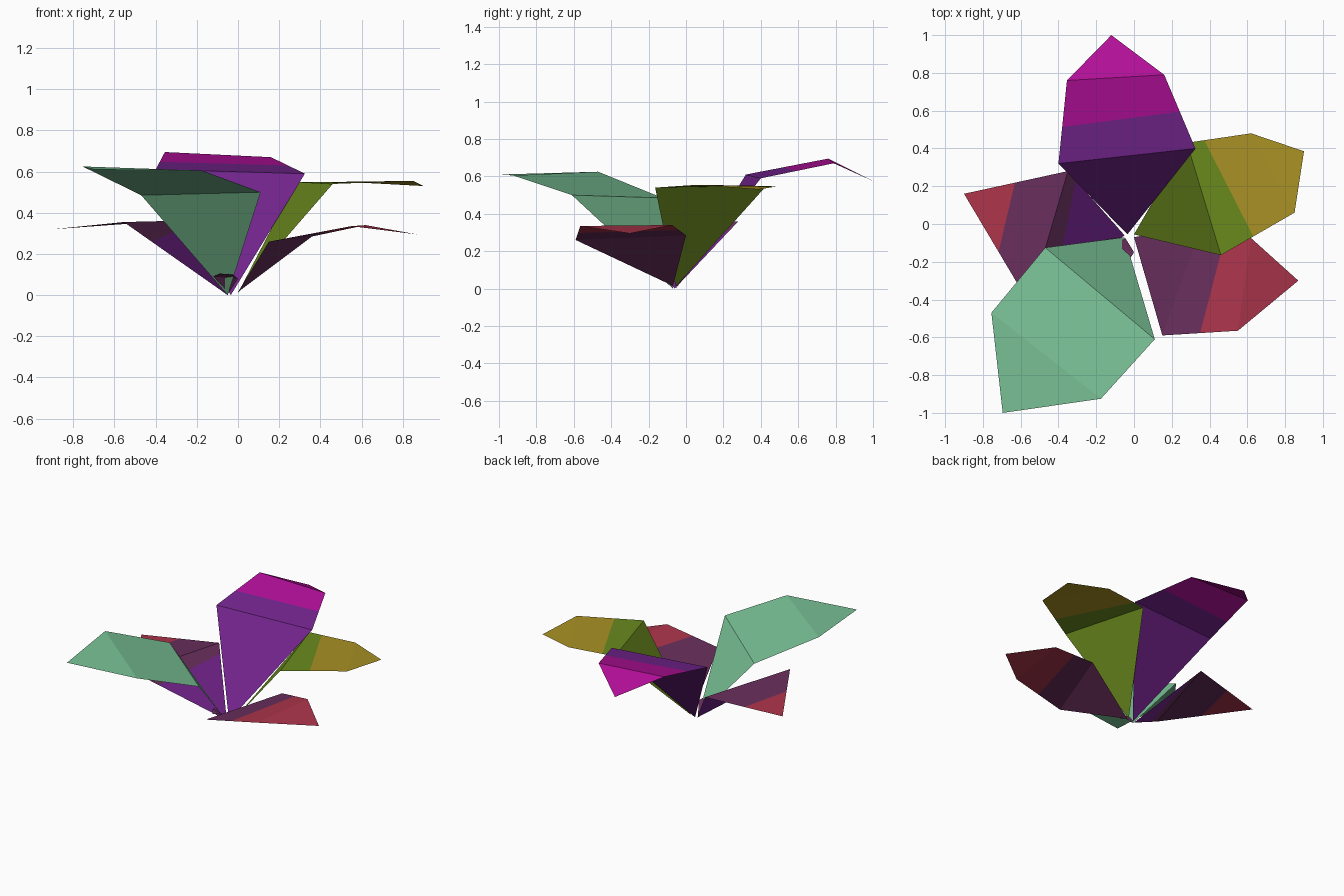
import bpy
import bmesh
from mathutils import Vector

default_cube = bpy.data.objects.get("Cube")
if default_cube:
    bpy.data.objects.remove(default_cube, do_unlink=True)


def to_linear(value):
    value /= 255
    return value / 12.92 if value < 0.04045 else ((value + 0.055) / 1.055) ** 2.4


def make_material(name, *rgb):
    colour = [to_linear(v) for v in rgb] + [1]
    material = bpy.data.materials.new(name)
    material.use_nodes = True
    material.diffuse_color = colour
    shader = next(n for n in material.node_tree.nodes if n.type == "BSDF_PRINCIPLED")
    shader.inputs["Base Color"].default_value = colour
    return material


purple = make_material("purple", 116, 36, 142)
magenta = make_material("magenta", 178, 15, 152)
olive = make_material("olive green", 106, 138, 30)
gold = make_material("gold", 168, 145, 36)
mint = make_material("mint green", 122, 194, 150)
plum = make_material("plum", 104, 46, 92)
red = make_material("crimson", 172, 53, 75)


def cut(start, end, left_share, right_share):
    """Row lying part of the way between two rows, used as a colour edge."""
    return (Vector(start[0]).lerp(Vector(end[0]), left_share),
            Vector(start[1]).lerp(Vector(end[1]), right_share))


def leaf(name, rows, colours):
    """Folded sheet through left/right rows, with one colour per band."""
    bm = bmesh.new()
    verts = []
    for left, right in rows:
        a = bm.verts.new(left)
        verts.append((a, a if left is right else bm.verts.new(right)))
    palette = list(dict.fromkeys(colours))
    for low, high, colour in zip(verts, verts[1:], colours):
        corners = list(dict.fromkeys((low[0], low[1], high[1], high[0])))
        face = bm.faces.new(corners)
        face.material_index = palette.index(colour)
        face.normal_update()
        if face.normal.z < 0:
            face.normal_flip()
    mesh = bpy.data.meshes.new(name)
    bm.to_mesh(mesh)
    bm.free()
    for colour in palette:
        mesh.materials.append(colour)
    bpy.context.collection.objects.link(bpy.data.objects.new(name, mesh))


def point(x, y, z):
    p = Vector((x, y, z))
    return p, p


# Tall back leaf
root = point(-0.035, -0.055, 0)
fold = ((-0.4, 0.32, 0.61), (0.325, 0.4, 0.59))
shoulder = ((-0.355, 0.76, 0.695), (0.16, 0.79, 0.67))
leaf("back_leaf",
     [root, fold, cut(fold, shoulder, 0.44, 0.5), shoulder, point(-0.12, 1, 0.575)],
     [purple, purple, magenta, magenta])

# Left side leaf
root = point(0, -0.055, 0.01)
fold = ((0.28, 0.43, 0.55), (0.46, -0.165, 0.54))
shoulder = ((0.62, 0.48, 0.545), (0.85, 0.06, 0.555))
leaf("left_leaf",
     [root, fold, cut(fold, shoulder, 0.27, 0.44), shoulder, point(0.9, 0.385, 0.53)],
     [olive, olive, gold, gold])

# Large front leaf
root = point(-0.05, -0.07, 0)
fold = ((-0.47, -0.125, 0.485), (0.11, -0.61, 0.5))
shoulder = ((-0.755, -0.47, 0.625), (-0.175, -0.925, 0.605))
leaf("front_leaf", [root, fold, shoulder, point(-0.695, -1, 0.61)], [mint] * 3)

# Low front left leaf
root = point(0, -0.07, 0.015)
fold = ((0.36, 0, 0.285), (0.15, -0.59, 0.26))
shoulder = ((0.62, -0.075, 0.34), (0.55, -0.565, 0.335))
leaf("low_left_leaf",
     [root, fold, cut(fold, shoulder, 0.5, 0.5), shoulder, point(0.87, -0.3, 0.295)],
     [plum, plum, red, red])

# Low right leaf
root = point(-0.05, -0.06, 0)
fold = ((-0.35, 0.28, 0.36), (-0.555, -0.42, 0.355))
tip = point(-0.9, 0.16, 0.32)
leaf("low_right_leaf",
     [root, cut(root, fold, 0.86, 0.73), fold, cut(fold, tip, 0.51, 0.47), tip],
     [purple, plum, plum, red])

# Small sprout under the front leaf
leaf("small_sprout",
     [point(-0.045, -0.075, 0.01),
      ((-0.12, -0.11, 0.09), (0, -0.15, 0.08)),
      ((-0.09, -0.17, 0.105), (-0.025, -0.19, 0.1)),
      point(-0.06, -0.21, 0.1)],
     [plum] * 3)
